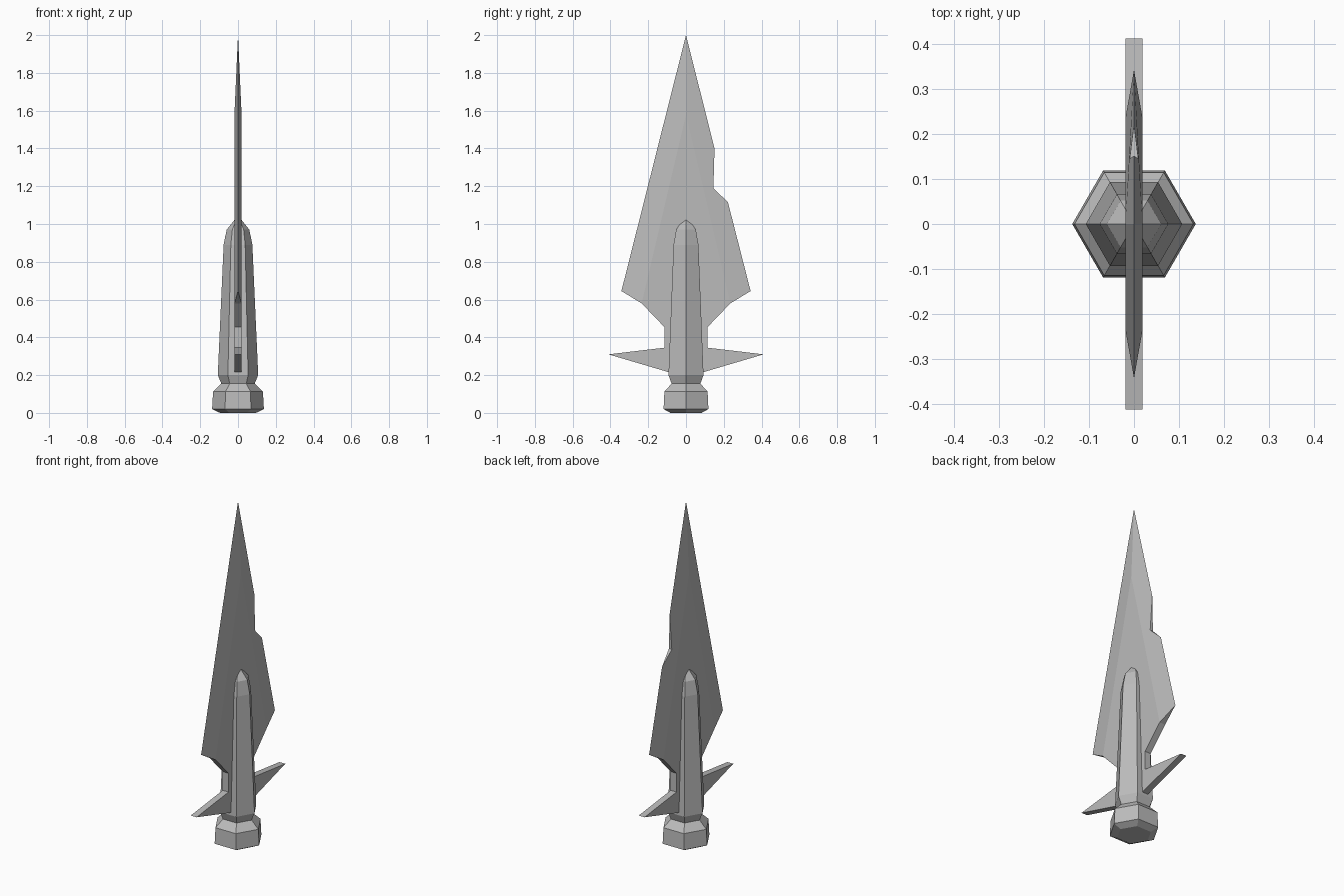
import bpy
import bmesh
from math import cos, sin, pi

cube = bpy.data.objects.get("Cube")
if cube:
    bpy.data.objects.remove(cube, do_unlink=True)

# One plain grey metal
steel = bpy.data.materials.new("grey_steel")
steel.use_nodes = True
GREY = (0.5, 0.5, 0.5, 1)
steel.diffuse_color = GREY
steel.node_tree.nodes["Principled BSDF"].inputs["Base Color"].default_value = GREY


def finish(bm, name):
    bmesh.ops.remove_doubles(bm, verts=bm.verts, dist=1e-5)
    bmesh.ops.recalc_face_normals(bm, faces=bm.faces)
    mesh = bpy.data.meshes.new(name)
    bm.to_mesh(mesh)
    bm.free()
    mesh.materials.append(steel)
    obj = bpy.data.objects.new(name, mesh)
    bpy.context.collection.objects.link(obj)
    return obj


def hex_column(name, profile):
    """Stack six-sided rings given as (radius, height)."""
    bm = bmesh.new()
    rings = [[bm.verts.new((r * cos(i * pi / 3), r * sin(i * pi / 3), z))
              for i in range(6)] for r, z in profile]
    for low, high in zip(rings, rings[1:]):
        for i in range(6):
            j = (i + 1) % 6
            bm.faces.new((low[i], low[j], high[j], high[i]))
    bm.faces.new(rings[0])
    bm.faces.new(rings[-1])
    return finish(bm, name)


# Handle: pommel, neck and tapering grip in one column
hex_column("handle", [(0.095, 0), (0.137, 0.02), (0.132, 0.113), (0.088, 0.155),
                      (0.107, 0.2), (0.076, 0.89), (0.06, 0.97), (0.004, 1.04)])

# Blade with crossguard: flat core, bevelled edges, notch on the back edge
T = 0.019
TIP = (0, 0, 2)
bm = bmesh.new()


def face(*points):
    bm.faces.new([bm.verts.new(p) for p in points])


half = [(0.235, 0.58), (0.115, 0.455), (0.115, 0.345), (0.411, 0.31), (0.09, 0.215)]
core = [(0, 1.58)] + half + [(-y, z) for y, z in reversed(half)]

for x in (T, -T):
    face(*[(x, y, z) for y, z in core])
    ridge = (x, 0, 1.58)
    # Front edge bevel
    face(TIP, ridge, (x, -0.235, 0.58), (0, -0.342, 0.645))
    # Back edge bevel, following the notch
    face(TIP, (0, 0.151, 1.4), (x / 2, 0.145, 1.19), (0, 0.222, 1.115),
         (0, 0.342, 0.645), (x, 0.235, 0.58), ridge)

# Core side walls below the bevels
for (y1, z1), (y2, z2) in zip(core[1:], core[2:]):
    face((T, y1, z1), (T, y2, z2), (-T, y2, z2), (-T, y1, z1))

# Lower ends of the bevels
for s in (1, -1):
    face((T, s * 0.235, 0.58), (-T, s * 0.235, 0.58), (0, s * 0.342, 0.645))

# Walls of the notch
for y, z in ((0.151, 1.4), (0.222, 1.115)):
    face((0, y, z), (T / 2, 0.145, 1.19), (-T / 2, 0.145, 1.19))

finish(bm, "blade_and_crossguard")
